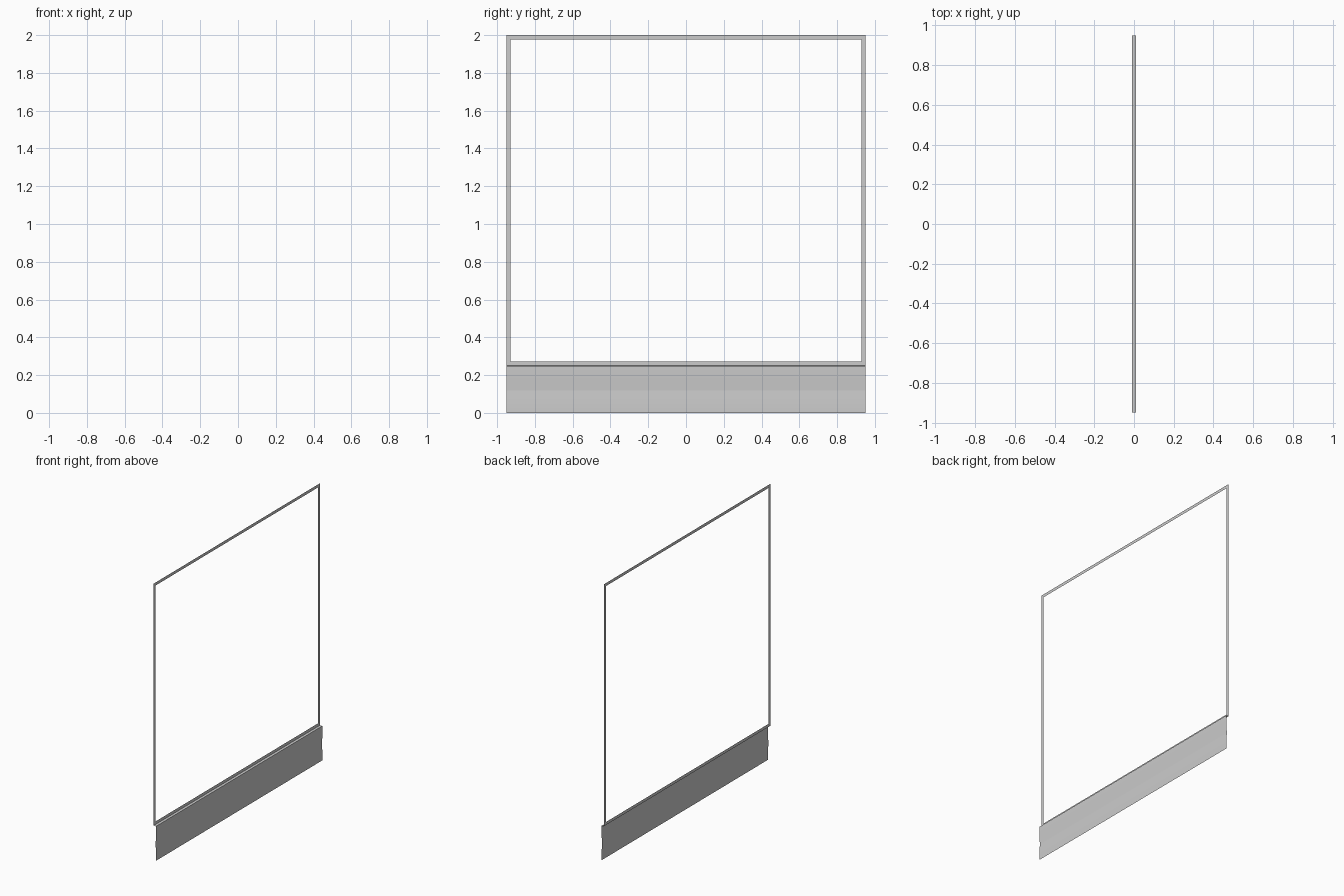
import bpy, bmesh

if "Cube" in bpy.data.objects:
    bpy.data.objects.remove(bpy.data.objects["Cube"])

W = 0.95       # half length along y
B = 0.022      # frame strip width
X = -0.009     # plane of the flat frame
Z0, Z1 = 0.25, 2.0


def make_object(name, bm):
    mesh = bpy.data.meshes.new(name)
    bm.to_mesh(mesh)
    bm.free()
    ob = bpy.data.objects.new(name, mesh)
    bpy.context.collection.objects.link(ob)
    return ob


# Flat rectangular frame with mitred corners
def rect(inset):
    y, lo, hi = W - inset, Z0 + inset, Z1 - inset
    return [(X, -y, lo), (X, y, lo), (X, y, hi), (X, -y, hi)]


bm = bmesh.new()
outer = [bm.verts.new(p) for p in rect(0)]
inner = [bm.verts.new(p) for p in rect(B)]
for i in range(4):
    j = (i + 1) % 4
    bm.faces.new((outer[i], outer[j], inner[j], inner[i]))
make_object("screen_frame", bm)

# Thin bottom skirt: narrow ledge, then a slightly wavy hanging sheet
profile = [(X, 0.25), (0.009, 0.249), (0.009, 0.16),
           (0.005, 0.125), (0.005, 0.115), (0.009, 0.08), (0.009, 0.0)]
bm = bmesh.new()
rows = [[bm.verts.new((x, y, z)) for y in (-W, W)] for x, z in profile]
for a, b in zip(rows, rows[1:]):
    bm.faces.new((b[0], b[1], a[1], a[0]))
skirt = make_object("bottom_skirt", bm)
bpy.context.view_layer.objects.active = skirt
skirt.select_set(True)
bpy.ops.object.shade_smooth_by_angle()
